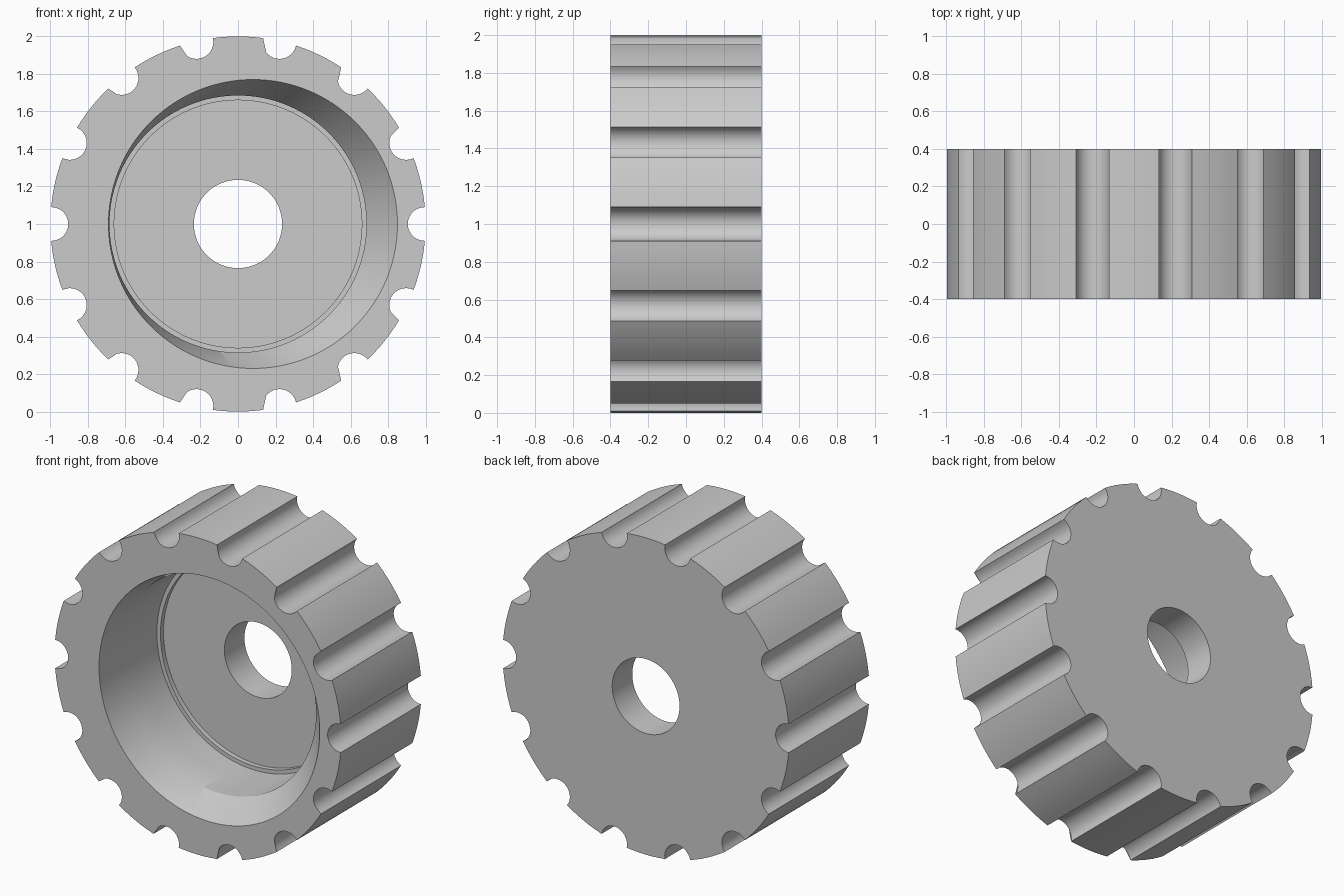
import bpy, bmesh
from math import sin, cos, acos, atan2, pi, radians

cube = bpy.data.objects.get("Cube")
if cube:
    bpy.data.objects.remove(cube, do_unlink=True)

GROOVES = 14
GROOVE_R = 0.09       # groove radius
GROOVE_C = 0.995      # distance of groove centres from the axis
FRONT, BACK = -0.4, 0.4

# Plain grey material
grey = bpy.data.materials.new("plain grey")
grey.use_nodes = True
grey.diffuse_color = (0.6, 0.6, 0.6, 1)
grey.node_tree.nodes["Principled BSDF"].inputs["Base Color"].default_value = (0.6, 0.6, 0.6, 1)


def grooved_outline():
    """Unit circle with evenly spaced round grooves, as (x, z) points."""
    step = 2 * pi / GROOVES
    phi = acos((1 + GROOVE_C ** 2 - GROOVE_R ** 2) / (2 * GROOVE_C))
    a = atan2(sin(phi), cos(phi) - GROOVE_C)
    local = []
    scoop, land = 14, 6
    for i in range(scoop + 1):
        t = -a - (2 * pi - 2 * a) * i / scoop
        local.append((GROOVE_C + GROOVE_R * cos(t), GROOVE_R * sin(t)))
    for i in range(1, land):
        t = phi + (step - 2 * phi) * i / land
        local.append((cos(t), sin(t)))
    points = []
    for k in range(GROOVES):
        c, s = cos(k * step), sin(k * step)
        points += [(x * c - z * s, x * s + z * c) for x, z in local]
    return points


outline = grooved_outline()
angles = [atan2(z, x) for x, z in outline]


def circle(radius, offset=0.0):
    return [(offset + radius * cos(t), radius * sin(t)) for t in angles]


# Closed loop of sections: outside, front rim, stepped recess, floor, bore, back
sections = [
    (BACK, outline),
    (FRONT, outline),
    (FRONT, circle(0.77, 0.08)),   # off-centre mouth of the recess
    (-0.2, circle(0.685)),
    (0.0, circle(0.685)),
    (0.17, circle(0.685)),
    (0.17, circle(0.66)),
    (0.2, circle(0.66)),
    (0.2, circle(0.235)),
    (BACK, circle(0.235)),
]

bm = bmesh.new()
rings = [[bm.verts.new((x, y, z + 1)) for x, z in pts] for y, pts in sections]
n = len(outline)
for k, ring in enumerate(rings):
    following = rings[(k + 1) % len(rings)]
    for i in range(n):
        j = (i + 1) % n
        bm.faces.new((ring[i], ring[j], following[j], following[i]))
bmesh.ops.recalc_face_normals(bm, faces=bm.faces)

mesh = bpy.data.meshes.new("grooved_wheel")
bm.to_mesh(mesh)
bm.free()
mesh.materials.append(grey)
wheel = bpy.data.objects.new("grooved_wheel", mesh)
bpy.context.collection.objects.link(wheel)

# Smooth curved walls, keep the rims crisp
bpy.ops.object.select_all(action='DESELECT')
wheel.select_set(True)
bpy.context.view_layer.objects.active = wheel
bpy.ops.object.shade_smooth_by_angle(angle=radians(20))
